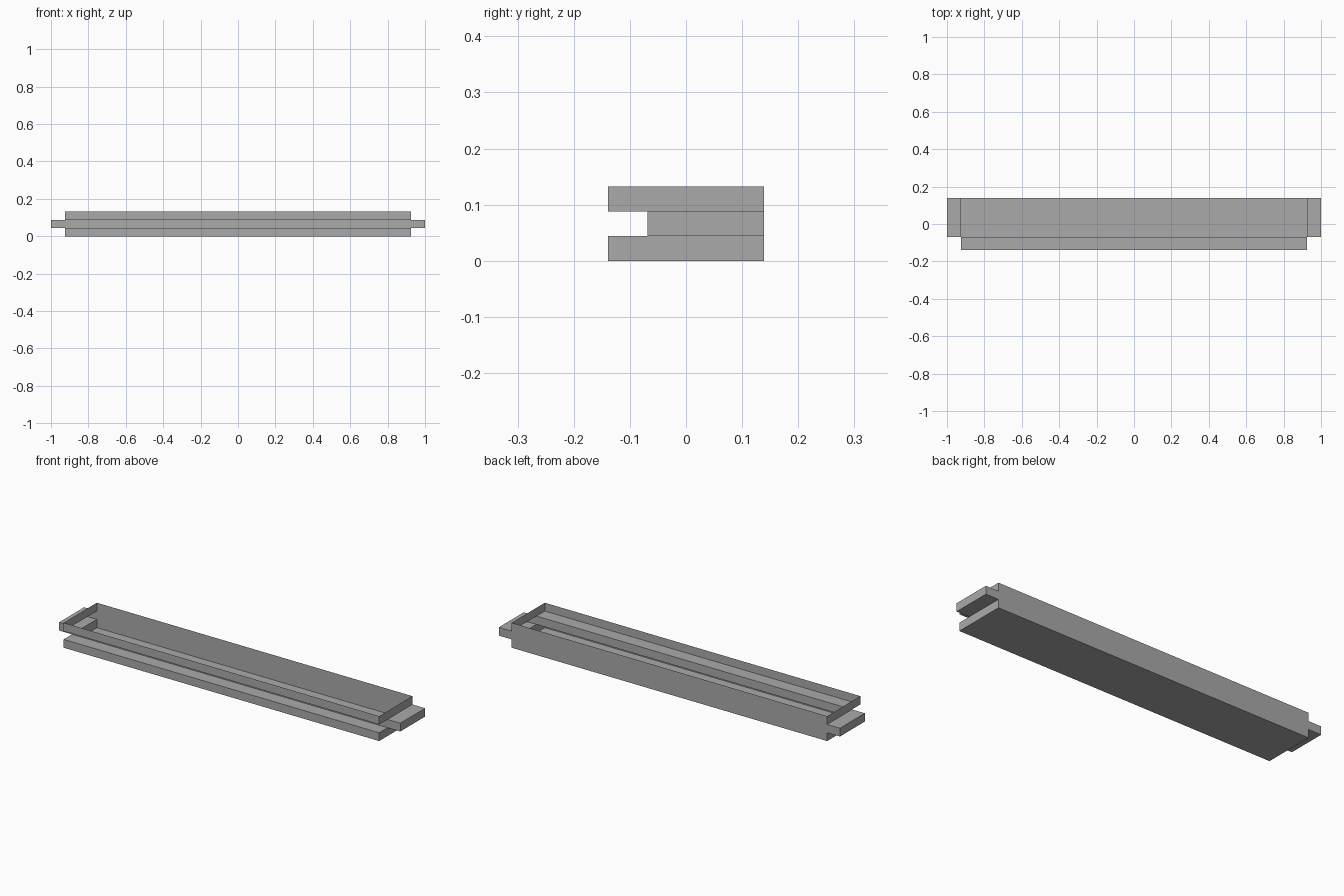
import bpy, bmesh

if "Cube" in bpy.data.objects:
    bpy.data.objects.remove(bpy.data.objects["Cube"])

# Grid lines bounding the cells of the stepped tray
XS = [-1.0, -0.925, 0.925, 1.0]
YS = [-0.139, -0.069, 0.139]
ZS = [0.0, 0.044, 0.088, 0.132]

# Hollow cells: wide lower and upper tiers, middle tier shifted back with end tabs
hollow = {(1, j, k) for j in (0, 1) for k in (0, 2)} | {(i, 1, 1) for i in range(3)}

grey = bpy.data.materials.new("grey")
grey.diffuse_color = (0.4, 0.4, 0.4, 1)
grey.use_nodes = True
grey.node_tree.nodes["Principled BSDF"].inputs["Base Color"].default_value = grey.diffuse_color

bm = bmesh.new()
verts = {}


def vert(i, j, k):
    if (i, j, k) not in verts:
        verts[i, j, k] = bm.verts.new((XS[i], YS[j], ZS[k]))
    return verts[i, j, k]


# Thin walls wherever a hollow cell meets the outside, leaving the top open
for cell in sorted(hollow):
    for axis in range(3):
        for side in (0, 1):
            near = list(cell)
            near[axis] += 2 * side - 1
            if tuple(near) in hollow or (axis == 2 and near[2] == 3):
                continue
            u, v = (axis + 1) % 3, (axis + 2) % 3
            corners = []
            for du, dv in ((0, 0), (1, 0), (1, 1), (0, 1)):
                c = list(cell)
                c[axis] += side
                c[u] += du
                c[v] += dv
                corners.append(vert(*c))
            bm.faces.new(corners if side else corners[::-1])

# Merge coplanar cells into single panels
bmesh.ops.dissolve_limit(bm, angle_limit=0.01, verts=bm.verts[:], edges=bm.edges[:])

mesh = bpy.data.meshes.new("stepped_tray")
bm.to_mesh(mesh)
bm.free()
mesh.materials.append(grey)
tray = bpy.data.objects.new("stepped_tray", mesh)
bpy.context.collection.objects.link(tray)
